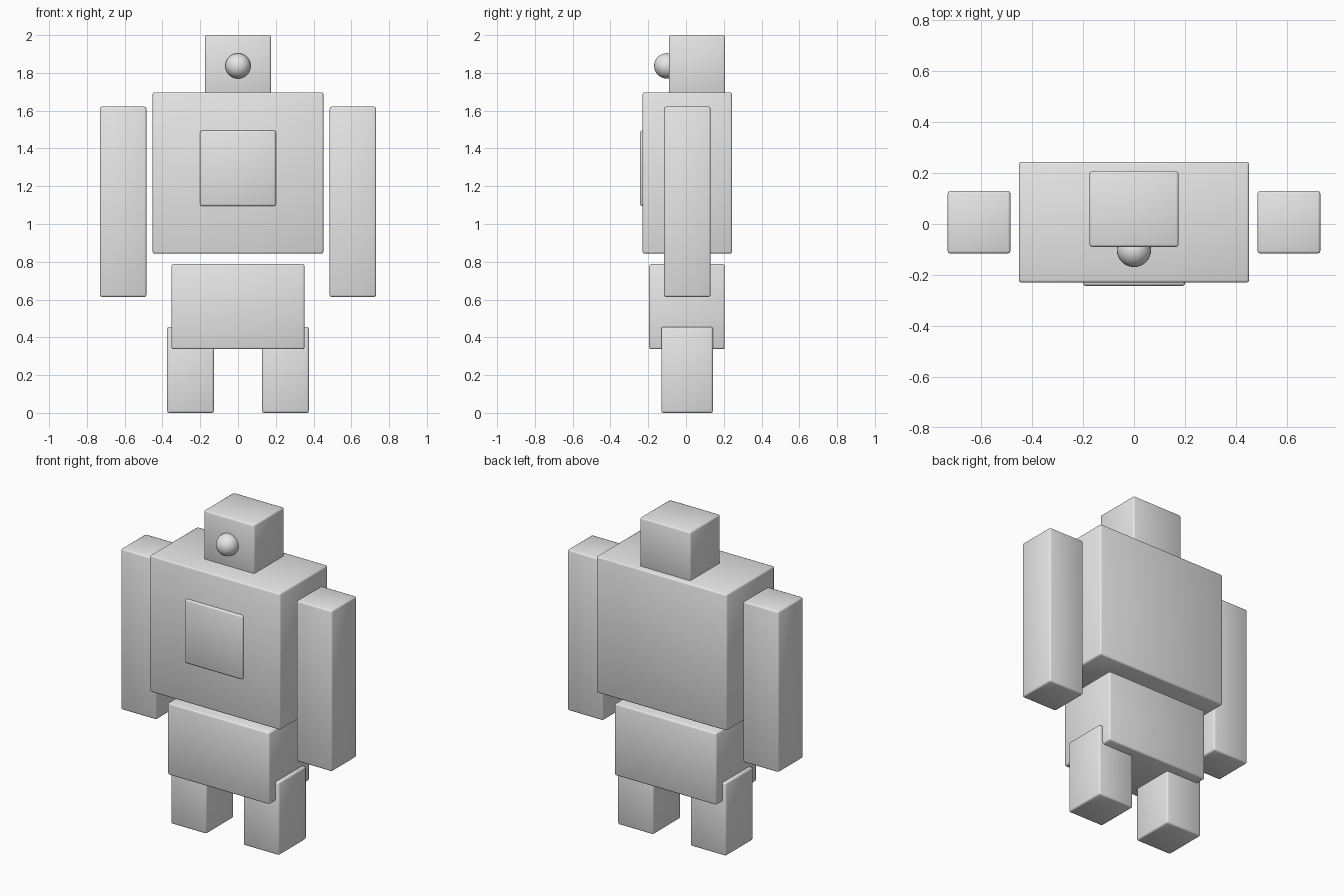
import bpy
from mathutils import Vector

cube = bpy.data.objects.get("Cube")
if cube:
    bpy.data.objects.remove(cube, do_unlink=True)

# Single plain grey for every part
grey = bpy.data.materials.new("plain_grey")
grey.use_nodes = True
grey.diffuse_color = (0.8, 0.8, 0.8, 1)
grey.node_tree.nodes["Principled BSDF"].inputs["Base Color"].default_value = (0.8, 0.8, 0.8, 1)


def finish(obj, name):
    obj.name = obj.data.name = name
    obj.data.materials.append(grey)
    obj.data.shade_smooth()
    return obj


def box(name, low, high, bevel=0.01):
    """Softly bevelled block between two opposite corners."""
    low, high = Vector(low), Vector(high)
    bpy.ops.mesh.primitive_cube_add(size=1, location=(low + high) / 2)
    obj = bpy.context.object
    for v in obj.data.vertices:
        v.co *= high - low
    soft = obj.modifiers.new("soft_edges", "BEVEL")
    soft.width = bevel
    soft.segments = 2
    return finish(obj, name)


def pair(name, low, high):
    """Block on the left (+x) and its mirror on the right."""
    box("left_" + name, low, high)
    box("right_" + name, (-high[0], low[1], low[2]), (-low[0], high[1], high[2]))


# Head and round nose
box("head", (-0.175, -0.09, 1.68), (0.175, 0.207, 2.0))
bpy.ops.mesh.primitive_uv_sphere_add(segments=32, ring_count=16, radius=0.067,
                                     location=(0, -0.102, 1.837))
finish(bpy.context.object, "nose")

# Body
box("torso", (-0.452, -0.23, 0.843), (0.452, 0.244, 1.697))
box("chest_plate", (-0.2, -0.243, 1.095), (0.2, -0.2, 1.495))
box("hips", (-0.352, -0.195, 0.337), (0.352, 0.205, 0.787))

# Limbs
pair("arm", (0.485, -0.116, 0.614), (0.731, 0.13, 1.621))
pair("leg", (0.128, -0.131, 0.0), (0.375, 0.142, 0.456))
